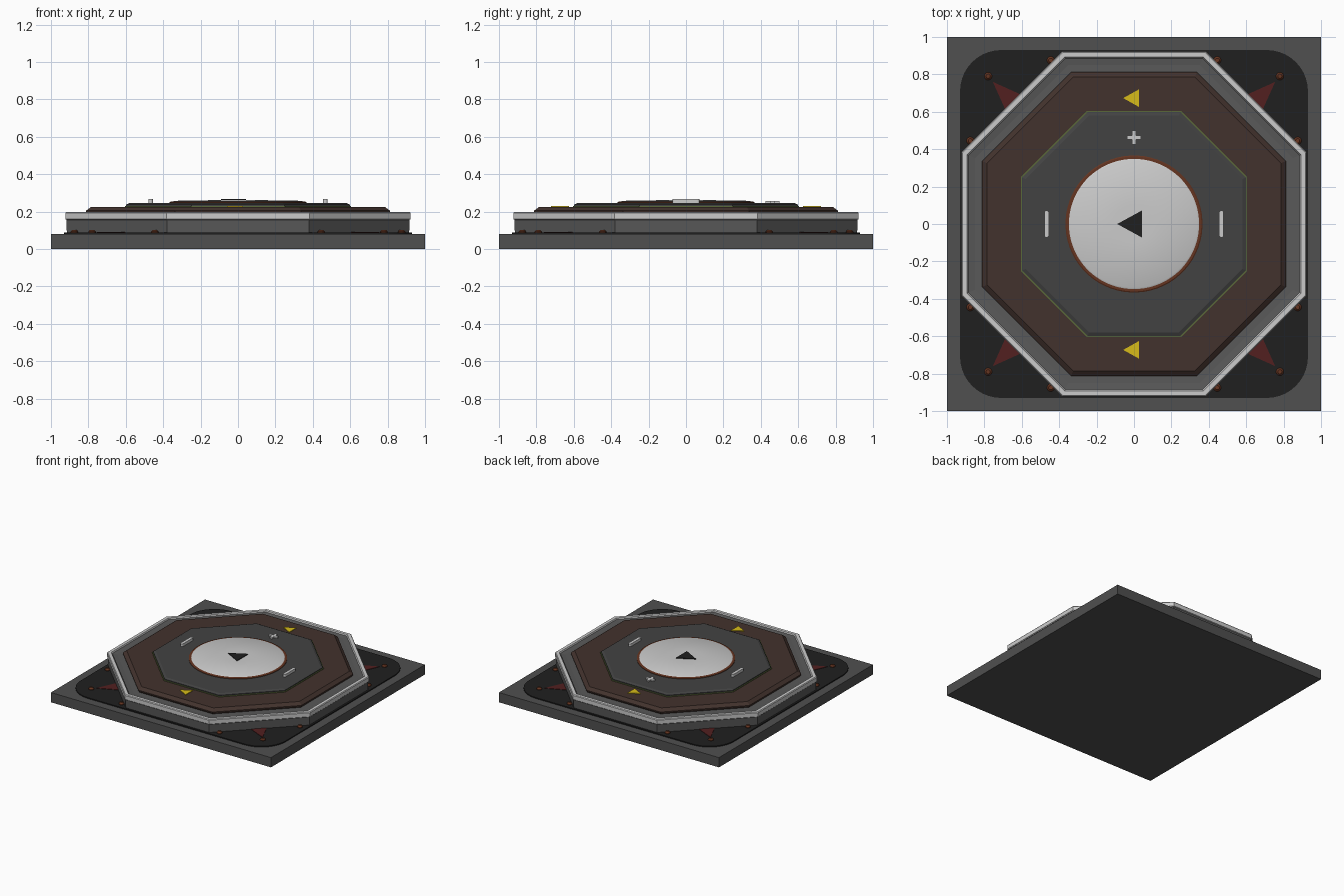
import bpy, bmesh
from math import pi, sin, cos, radians

if "Cube" in bpy.data.objects:
    bpy.data.objects.remove(bpy.data.objects["Cube"])


def mat(name, r, g, b):
    m = bpy.data.materials.new(name)
    m.diffuse_color = (r, g, b, 1)
    m.use_nodes = True
    m.node_tree.nodes["Principled BSDF"].inputs["Base Color"].default_value = m.diffuse_color
    return m


SLAB = mat("slab_grey", .08, .08, .08)
BLACK = mat("black", .014, .014, .014)
WALL = mat("wall_grey", .10, .10, .10)
LIGHT = mat("light_grey", .55, .55, .55)
DARK = mat("dark_grey", .055, .055, .055)
BROWN = mat("brown", .055, .032, .026)
RUST = mat("rust", .13, .035, .015)
GREEN = mat("olive", .10, .14, .04)
RED = mat("red", .085, .014, .014)
YELLOW = mat("yellow", .68, .50, .01)


def finish(name, bm, material, smooth=False):
    bmesh.ops.recalc_face_normals(bm, faces=bm.faces)
    me = bpy.data.meshes.new(name)
    bm.to_mesh(me)
    bm.free()
    me.materials.append(material)
    ob = bpy.data.objects.new(name, me)
    bpy.context.collection.objects.link(ob)
    if smooth:
        bpy.ops.object.select_all(action='DESELECT')
        ob.select_set(True)
        bpy.context.view_layer.objects.active = ob
        bpy.ops.object.shade_smooth_by_angle(angle=radians(30))
    return ob


# Stacked n-sided rings; profile gives (apothem, z). closed=True makes a hollow ring.
def loft(name, profile, material, n=8, at=(0, 0), closed=False, smooth=False):
    bm = bmesh.new()
    rings = []
    for a, z in profile:
        r = a / cos(pi / n)
        rings.append([bm.verts.new((at[0] + r * cos((2 * i + 1) * pi / n),
                                    at[1] + r * sin((2 * i + 1) * pi / n), z))
                      for i in range(n)])
    pairs = list(zip(rings, rings[1:]))
    if closed:
        pairs.append((rings[-1], rings[0]))
    else:
        bm.faces.new(rings[0])
        bm.faces.new(rings[-1])
    for lo, hi in pairs:
        for i in range(n):
            j = (i + 1) % n
            bm.faces.new((lo[i], lo[j], hi[j], hi[i]))
    return finish(name, bm, material, smooth)


# Flat outline extruded between two heights
def prism(name, pts, z0, z1, material, smooth=False):
    bm = bmesh.new()
    face = bm.faces.new([bm.verts.new((x, y, z0)) for x, y in pts])
    top = bmesh.ops.extrude_face_region(bm, geom=[face])
    for v in top["geom"]:
        if isinstance(v, bmesh.types.BMVert):
            v.co.z = z1
    return finish(name, bm, material, smooth)


def rounded(hx, hy, r, seg, at=(0, 0)):
    pts = []
    for k, (sx, sy) in enumerate(((1, 1), (-1, 1), (-1, -1), (1, -1))):
        for i in range(seg + 1):
            t = (k + i / seg) * pi / 2
            pts.append((at[0] + sx * (hx - r) + r * cos(t),
                        at[1] + sy * (hy - r) + r * sin(t)))
    return pts


# Square base and the rounded black plate on it
prism("base_slab", [(-1, -1), (1, -1), (1, 1), (-1, 1)], 0, .08, SLAB)
prism("corner_plate", rounded(.93, .93, .22, 10), .078, .088, BLACK, True)

# Red corner wedges and plate bolts
for sx in (-1, 1):
    for sy in (-1, 1):
        prism("corner_marker", [(sx * .755, sy * .76), (sx * .54, sy * .663),
                                (sx * .658, sy * .545)], .087, .091, RED)
        for x, y in ((.78, .79), (.445, .875), (.875, .445)):
            loft("bolt", [(.02, .086), (.02, .093), (.011, .103)], RUST, 12,
                 (sx * x, sy * y), smooth=True)

# Octagonal platform: lower wall, pale rim, inner tiers
loft("platform_wall", [(.915, .086), (.918, .155), (.87, .155), (.87, .185)], WALL)
loft("platform_rim", [(.915, .155), (.923, .16), (.923, .192), (.918, .198),
                      (.893, .198), (.885, .18), (.885, .155)], LIGHT, closed=True)
loft("rim_inner_step", [(.886, .17), (.886, .19), (.85, .185), (.80, .185),
                        (.80, .17)], WALL, closed=True)
loft("brown_tier", [(.80, .18), (.812, .20), (.812, .205), (.785, .226)], BROWN)
loft("olive_trim", [(.605, .224), (.605, .231)], GREEN)
loft("grey_tier", [(.598, .225), (.598, .238), (.58, .246)], DARK)

# Central disc and its collar
loft("disc_collar", [(.366, .243), (.366, .250), (.360, .254), (.345, .254),
                     (.345, .243)], RUST, 64, closed=True, smooth=True)
loft("centre_disc", [(.348, .243), (.348, .254), (.34, .258), (.10, .262)],
     LIGHT, 64, smooth=True)

# Direction arrows
prism("centre_arrow", [(-.09, 0), (.042, -.072), (.042, .072)], .255, .267, BLACK)
for s in (-1, 1):
    prism("yellow_arrow", [(-.058, s * .673), (.028, s * .673 - .048),
                           (.028, s * .673 + .048)], .224, .231, YELLOW)
    # Raised side bars
    prism("side_bar", rounded(.012, .072, .0119, 5, (s * .467, 0)),
          .244, .268, LIGHT, True)

# Plus mark
a, b = .038, .011
prism("plus_mark", [(a, b), (b, b), (b, a), (-b, a), (-b, b), (-a, b), (-a, -b),
                    (-b, -b), (-b, -a), (b, -a), (b, -b), (a, -b)][::1]
      and [(x, y + .462) for x, y in
           [(a, b), (b, b), (b, a), (-b, a), (-b, b), (-a, b), (-a, -b),
            (-b, -b), (-b, -a), (b, -a), (b, -b), (a, -b)]], .244, .256, LIGHT)
